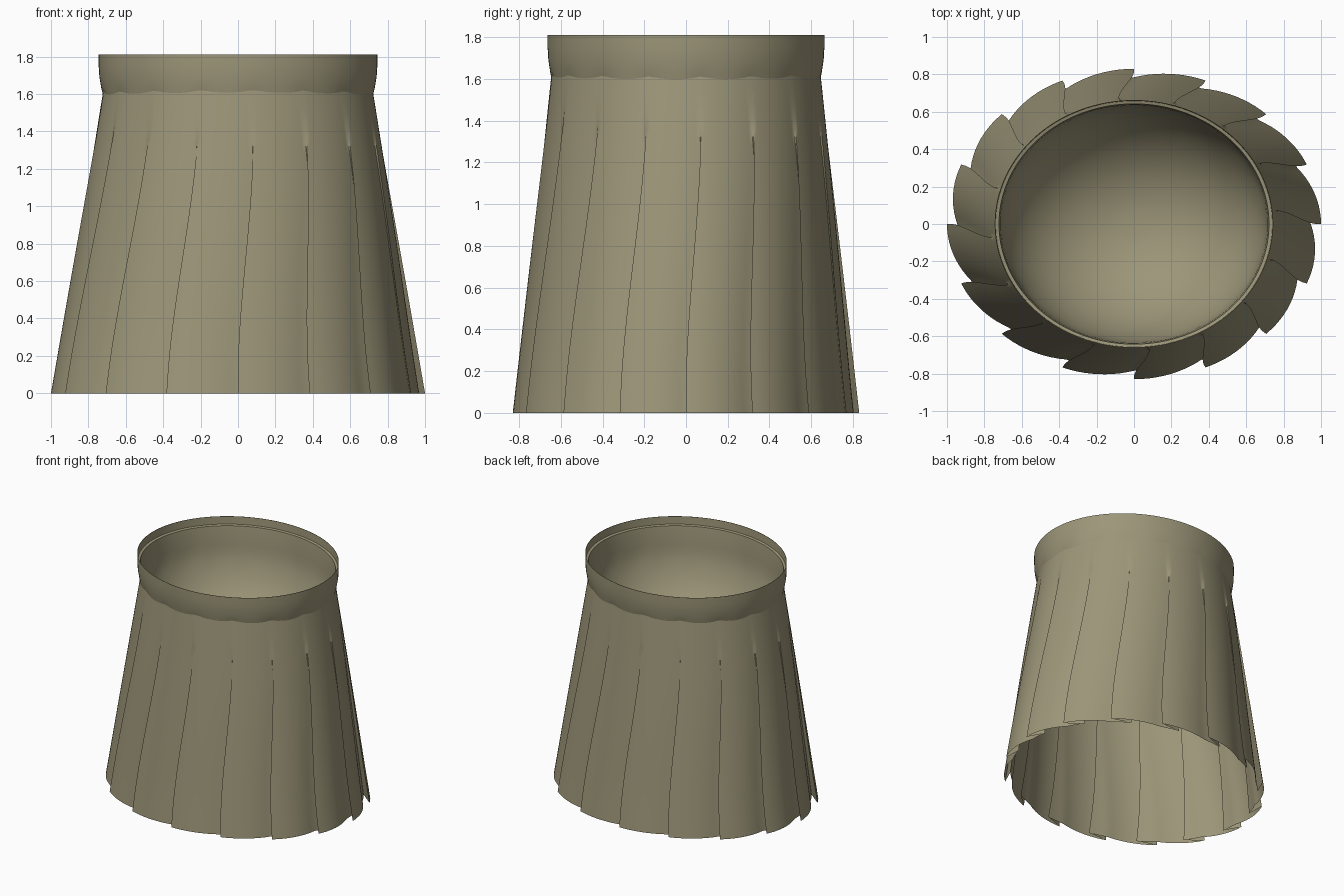
import bpy
import math

cube = bpy.data.objects.get("Cube")
if cube:
    bpy.data.objects.remove(cube, do_unlink=True)

PLEATS = 16
STEPS = 14            # columns across one pleat
PITCH = 2 * math.pi / PLEATS
TWIST = 0.11          # how far the folds lean towards the waist

cloth = bpy.data.materials.new("khaki cloth")
cloth.use_nodes = True
colour = (0.335, 0.305, 0.19, 1)
cloth.diffuse_color = colour
bsdf = cloth.node_tree.nodes["Principled BSDF"]
bsdf.inputs["Base Color"].default_value = colour
bsdf.inputs["Roughness"].default_value = 0.8


def smoothstep(a, b, x):
    t = min(max((x - a) / (b - a), 0), 1)
    return t * t * (3 - 2 * t)


def loft(name, rings, close_end=False):
    """Join closed rings of points into one smooth surface."""
    n = len(rings[0])
    verts = [p for ring in rings for p in ring]
    faces = [(j * n + i, j * n + (i + 1) % n,
              (j + 1) * n + (i + 1) % n, (j + 1) * n + i)
             for j in range(len(rings) - 1) for i in range(n)]
    if close_end:
        last = (len(rings) - 1) * n
        verts.append((0, 0, rings[-1][0][2]))
        faces += [(last + i, last + (i + 1) % n, len(verts) - 1) for i in range(n)]
    mesh = bpy.data.meshes.new(name)
    mesh.from_pydata(verts, [], faces)
    mesh.materials.append(cloth)
    obj = bpy.data.objects.new(name, mesh)
    bpy.context.collection.objects.link(obj)
    bpy.ops.object.select_all(action='DESELECT')
    obj.select_set(True)
    bpy.context.view_layer.objects.active = obj
    bpy.ops.object.shade_smooth_by_angle(angle=math.radians(50))
    return obj


def pleated_ring(z):
    """Overlapping folds: each rises to a tip, then tucks back under it."""
    t = z / 1.62
    a = 1.0 + (0.72 - 1.0) * t
    b = 0.83 + (0.645 - 0.83) * t
    depth = max(1 - z / 1.6, 0.01)
    overlap = 0.5 * depth - 0.1
    lean = TWIST * smoothstep(0.1, 1.5, z)
    points = []
    for k in range(PLEATS):
        for s in range(STEPS + 1):
            u = 1 - (1 + overlap) * s / STEPS
            angle = k * PITCH + (1 - u) * PITCH + lean
            r = 1 - 0.055 * depth * (1 - max(u, 0)) ** 2
            points.append((a * r * math.cos(angle), b * r * math.sin(angle), z))
    return points


def waist_ring(radius, z, scallop=0.0):
    """Oval ring whose height can follow the scalloped seam."""
    n = PLEATS * 8
    points = []
    for i in range(n):
        angle = 2 * math.pi * i / n
        dip = abs(math.sin((angle - TWIST) / PITCH * math.pi))
        points.append((radius * math.cos(angle), 0.89 * radius * math.sin(angle),
                       z - scallop * dip))
    return points


# Pleated skirt
loft("pleated_skirt", [pleated_ring(1.62 * i / 24) for i in range(25)])

# Waistband: outer face, thin rim, inner step and inner face
loft("waistband", [
    waist_ring(0.721, 1.612, 0.028), waist_ring(0.731, 1.64, 0.01),
    waist_ring(0.741, 1.69), waist_ring(0.745, 1.75), waist_ring(0.745, 1.81),
    waist_ring(0.743, 1.81), waist_ring(0.74, 1.75), waist_ring(0.722, 1.745),
    waist_ring(0.715, 1.69), waist_ring(0.71, 1.625, 0.028)])

# Deep bowl-shaped lining that closes the waist
BOWL_DEPTH = 0.65
bowl_rings = []
for i in range(16):
    turn = math.pi / 2 * i / 16
    bowl_rings.append(waist_ring(0.71 * math.cos(turn),
                                 1.625 - BOWL_DEPTH * math.sin(turn),
                                 0.028 * max(1 - i / 3, 0)))
loft("waist_lining", bowl_rings, close_end=True)
